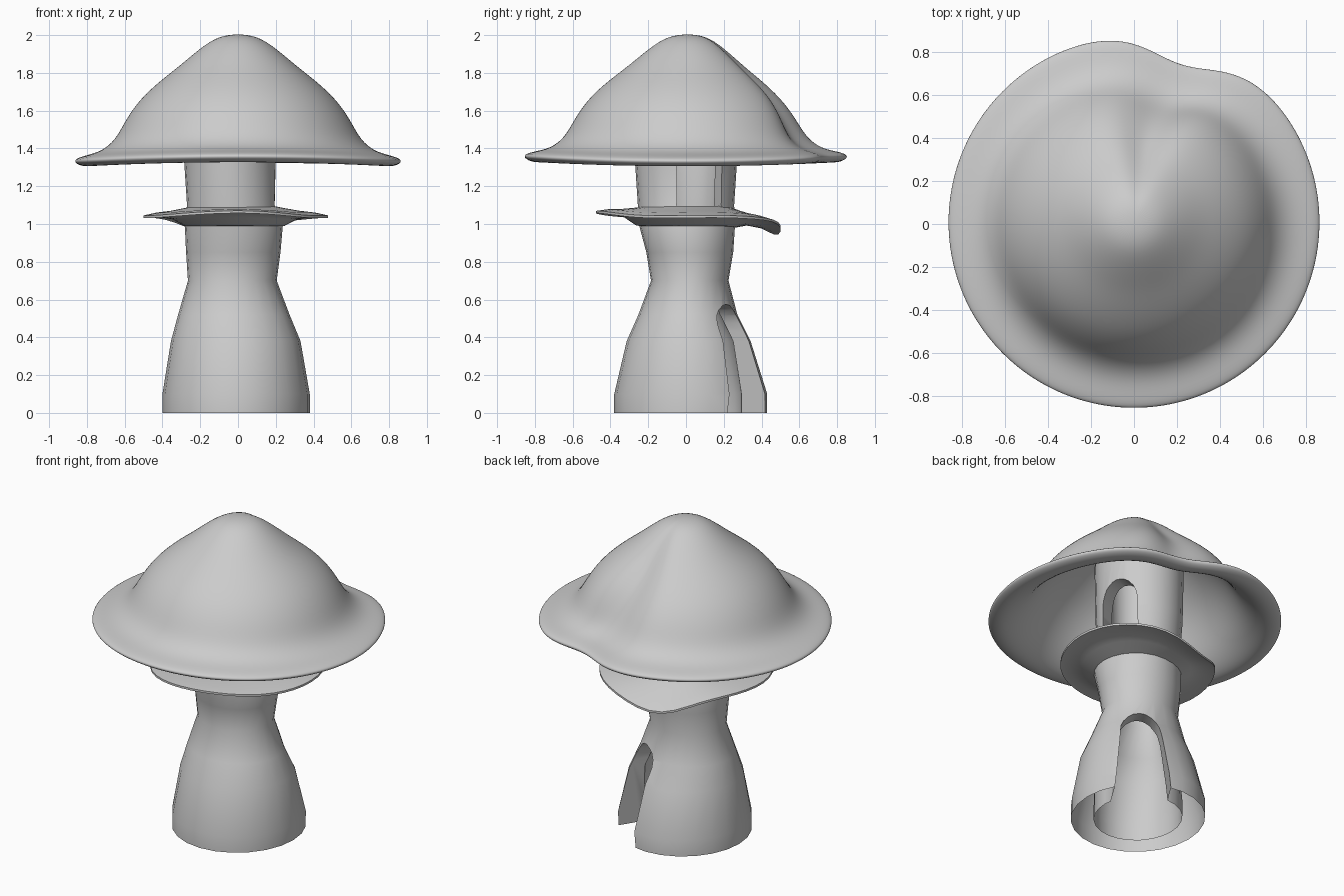
import bpy, bmesh
from math import sin, cos, pi, radians, exp, atan2

if "Cube" in bpy.data.objects:
    bpy.data.objects.remove(bpy.data.objects["Cube"])


def add_mesh(name, bm):
    bmesh.ops.recalc_face_normals(bm, faces=bm.faces)
    me = bpy.data.meshes.new(name)
    bm.to_mesh(me)
    bm.free()
    ob = bpy.data.objects.new(name, me)
    bpy.context.collection.objects.link(ob)
    return ob


def loft(name, rows, n, point, closed=False):
    """Skin rings of n points; point(row, angle) places each vertex."""
    bm = bmesh.new()
    rings = [[bm.verts.new(point(r, 2 * pi * i / n)) for i in range(n)] for r in rows]
    pairs = list(zip(rings, rings[1:]))
    if closed:
        pairs.append((rings[-1], rings[0]))
    for a, b in pairs:
        for i in range(n):
            j = (i + 1) % n
            bm.faces.new((a[i], a[j], b[j], b[i]))
    if not closed:
        bm.faces.new(rings[0])
        bm.faces.new(rings[-1])
    return add_mesh(name, bm)


def bump(t, centre, width):
    """Bell curve around an angle in degrees."""
    d = t - radians(centre)
    d = atan2(sin(d), cos(d))
    return exp(-(d / width) ** 2)


def activate(ob):
    bpy.ops.object.select_all(action='DESELECT')
    ob.select_set(True)
    bpy.context.view_layer.objects.active = ob


def smooth(ob, angle=40):
    activate(ob)
    bpy.ops.object.shade_smooth_by_angle(angle=radians(angle))


def cut_arch(ob, angle, shift, w0, w1, z0, z1, near=0.06, far=0.8):
    """Cut a tapered arched opening through the wall facing the given angle."""
    a = radians(angle)
    rise = w1 * 0.6
    outline = [(-w0 / 2, z0), (w0 / 2, z0)]
    outline += [(w1 / 2 * cos(t), z1 - rise + rise * sin(t))
                for t in [pi * k / 10 for k in range(11)]]
    bm = bmesh.new()
    ends = []
    for d in (near, far):
        ends.append([bm.verts.new((shift + d * cos(a) - s * sin(a),
                                   d * sin(a) + s * cos(a), z)) for s, z in outline])
    bm.faces.new(ends[0])
    bm.faces.new(ends[1])
    for i in range(len(outline)):
        j = (i + 1) % len(outline)
        bm.faces.new((ends[0][i], ends[0][j], ends[1][j], ends[1][i]))
    cutter = add_mesh("arch_cutter", bm)
    cutter.hide_render = True
    mod = ob.modifiers.new("opening", 'BOOLEAN')
    mod.operation = 'DIFFERENCE'
    mod.solver = 'EXACT'
    mod.object = cutter
    activate(ob)
    bpy.ops.object.modifier_apply(modifier=mod.name)
    bpy.data.objects.remove(cutter)


# Hollow stem: z, centre x, centre y, radius x, radius y
levels = [(0, -.01, .025, .39, .405), (.1, -.01, .025, .39, .405),
          (.38, -.012, .014, .343, .328), (.52, -.022, .01, .295, .262),
          (.70, -.03, .02, .235, .205), (.85, -.025, .02, .25, .23),
          (1.0, -.022, .005, .26, .255), (1.1, -.035, 0, .235, .255),
          (1.33, -.04, 0, .245, .27), (1.74, -.04, 0, .255, .275)]
wall = [r + (0,) for r in levels] + [r + (.135 if r[0] < .3 else .09,) for r in reversed(levels)]
stem = loft("stem", wall, 24,
            lambda r, t: (r[1] + (r[3] - r[5]) * cos(t), r[2] + (r[4] - r[5]) * sin(t), r[0]),
            closed=True)
cut_arch(stem, 58, 0, .35, .24, -.1, .575)        # doorway
cut_arch(stem, 21, -.02, .245, .245, 1.07, 1.52)  # window

# The stem is open underneath
bm = bmesh.new()
bm.from_mesh(stem.data)
under = [f for f in bm.faces if all(v.co.z < .001 for v in f.verts)]
bmesh.ops.delete(bm, geom=under, context='FACES')
bm.to_mesh(stem.data)
bm.free()
smooth(stem)


# Wavy skirt around the stem, drooping at the back
def skirt_point(p, t):
    r, z = p
    k = max(0, (r - .24) / .24)
    r *= 1 + k * (.06 * cos(2 * (t - pi / 4)) + .045 * cos(t - 3 * pi / 4))
    return (r * cos(t) - .02 * max(0, 1 - k), r * sin(t),
            z + k * (-.017 * sin(t) - .065 * bump(t, 105, .45) + .008 * sin(3 * t)))


skirt = loft("skirt", [(.21, 1.095), (.26, 1.085), (.34, 1.07), (.42, 1.06), (.485, 1.045),
                       (.485, 1.032), (.42, 1.04), (.33, 1.025), (.265, .99), (.21, .985)],
             40, skirt_point, closed=True)
smooth(skirt, 50)


# Cap shell with a folded dent at the back
def cap_point(p, t):
    r, z = p
    lift = min(1, max(0, (z - 1.36) / .35))
    dent = (.12 + .08 * lift) * bump(t, 73 + 9 * lift, .27)
    r *= 1 - dent * min(1, r / .42)
    return r * cos(t), r * sin(t) + .008, z - .017 * cos(2 * t) * r * r


outer = [(.03, 2.004), (.12, 1.988), (.22, 1.915), (.32, 1.83), (.42, 1.755), (.52, 1.665),
         (.595, 1.56), (.65, 1.45), (.73, 1.39), (.82, 1.372), (.868, 1.355)]
inner = [(.865, 1.332), (.80, 1.308), (.72, 1.335), (.635, 1.41), (.56, 1.53), (.48, 1.64),
         (.36, 1.75), (.2, 1.87), (.03, 1.93)]
cap = loft("cap", outer + inner, 48, cap_point)
sub = cap.modifiers.new("round", 'SUBSURF')
sub.levels = sub.render_levels = 2
smooth(cap, 180)
